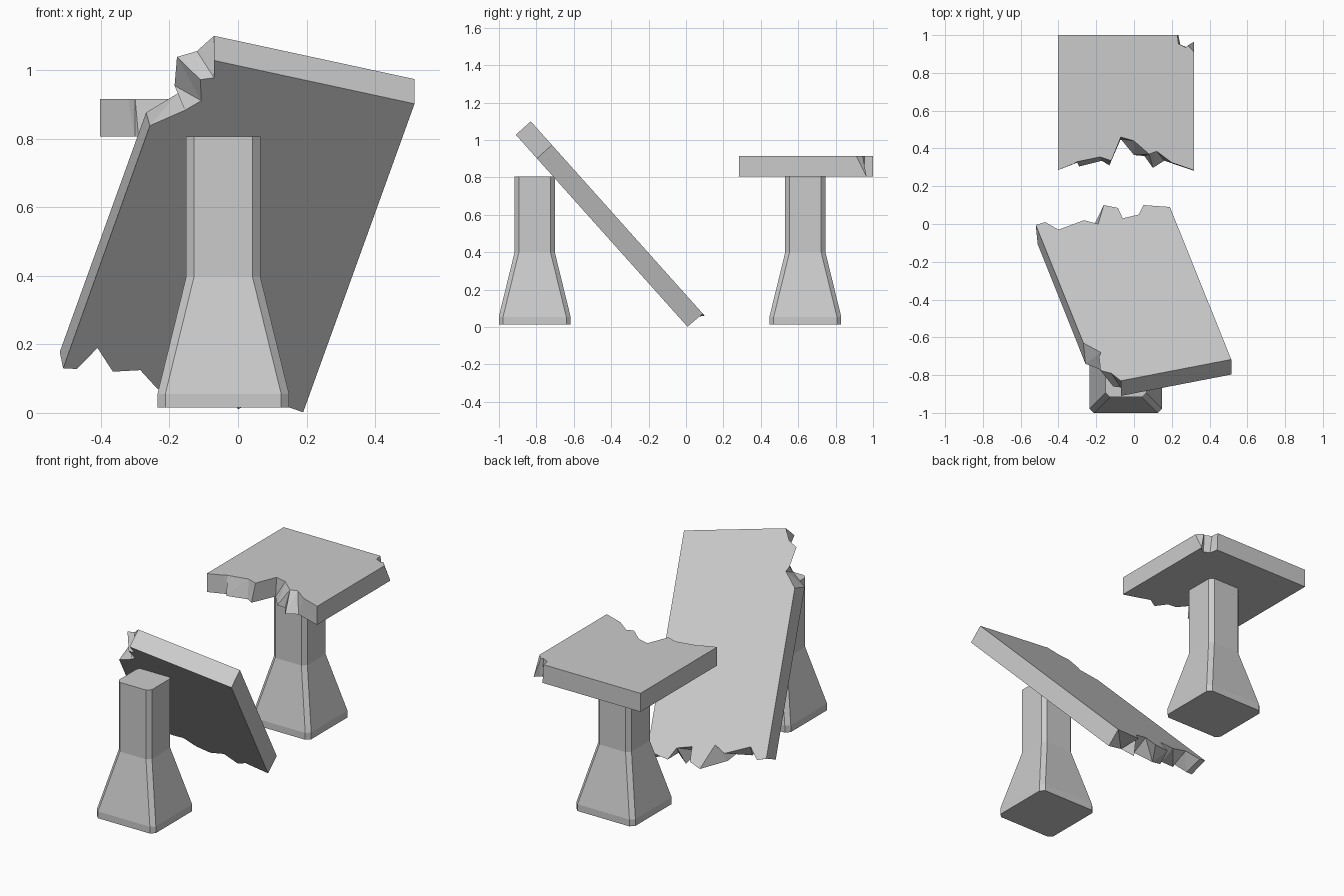
import bpy, bmesh


def add_object(name, rings):
    """Join equal-length rings of 3D points with walls and cap both ends."""
    bm = bmesh.new()
    loops = [[bm.verts.new(p) for p in ring] for ring in rings]
    n = len(loops[0])
    walls = []
    for a, b in zip(loops, loops[1:]):
        for i in range(n):
            j = (i + 1) % n
            walls.append(bm.faces.new((a[i], a[j], b[j], b[i])))
    bm.faces.new(loops[0][::-1])
    bm.faces.new(loops[-1])
    bm.normal_update()
    # Twisted walls along the breaks become crisp triangles
    twisted = [f for f in walls
               if any(abs((v.co - f.calc_center_median()).dot(f.normal)) > 0.001 for v in f.verts)]
    bmesh.ops.triangulate(bm, faces=twisted)
    bmesh.ops.recalc_face_normals(bm, faces=bm.faces)
    mesh = bpy.data.meshes.new(name)
    bm.to_mesh(mesh)
    bm.free()
    obj = bpy.data.objects.new(name, mesh)
    bpy.context.collection.objects.link(obj)
    return obj


def chamfered_square(cx, cy, z, r, c=0.023):
    k = r - c
    pts = [(r, -k), (r, k), (k, r), (-k, r), (-r, k), (-r, -k), (-k, -r), (k, -r)]
    return [(cx + x, cy + y, z) for x, y in pts]


# Two flared pedestals
PROFILE = [(0.192, 0.015), (0.192, 0.055), (0.108, 0.398), (0.108, 0.806)]
for name, cy in (("front_pedestal", -0.809), ("back_pedestal", 0.638)):
    add_object(name, [chamfered_square(-0.043, cy, z, r) for r, z in PROFILE])

# Level broken slab: upper and lower outlines differ along the fractures
back_top = [(-0.403, 1.0), (-0.403, 0.285), (-0.32, 0.318), (-0.30, 0.33), (-0.18, 0.355),
            (-0.12, 0.335), (-0.07, 0.46), (0.0, 0.44), (0.08, 0.37), (0.12, 0.385),
            (0.20, 0.325), (0.318, 0.284),
            (0.318, 0.91), (0.285, 0.945), (0.275, 0.935), (0.235, 0.955), (0.23, 1.0)]
back_low = [(-0.403, 1.0), (-0.403, 0.285), (-0.30, 0.325), (-0.29, 0.305), (-0.17, 0.335),
            (-0.13, 0.31), (-0.07, 0.45), (0.0, 0.365), (0.055, 0.36), (0.10, 0.297),
            (0.16, 0.335), (0.318, 0.282),
            (0.318, 0.965), (0.295, 0.94), (0.28, 0.935), (0.245, 0.95), (0.235, 1.0)]
add_object("level_slab", [[(x, y, 0.806) for x, y in back_low],
                          [(x, y, 0.915) for x, y in back_top]])

# Fallen slab: outlines in plan, projected onto its sloping plane
lean_top = [(-0.07, -0.83), (0.515, -0.717),
            (0.19, 0.09), (0.05, 0.10), (0.025, 0.05), (-0.06, 0.03), (-0.085, 0.085),
            (-0.16, 0.10), (-0.19, 0.0), (-0.265, 0.02), (-0.40, -0.03), (-0.47, 0.01),
            (-0.52, -0.005),
            (-0.268, -0.63), (-0.175, -0.68), (-0.185, -0.70), (-0.178, -0.775), (-0.12, -0.79)]
lean_low = [(-0.07, -0.83), (0.515, -0.717),
            (0.19, 0.088), (0.07, 0.05), (0.0, 0.08), (-0.05, 0.02), (-0.16, 0.05),
            (-0.235, 0.027), (-0.285, -0.022), (-0.365, -0.018), (-0.41, -0.08), (-0.47, -0.025),
            (-0.51, -0.027),
            (-0.257, -0.66), (-0.155, -0.70), (-0.107, -0.725), (-0.11, -0.78), (-0.07, -0.785)]


def on_slope(x, y):
    return (x, y, 1.10 - (y + 0.83) * 1.118)


upper = [on_slope(x, y) for x, y in lean_top]
lower = [(x, y - 0.08, z - 0.072) for x, y, z in (on_slope(*p) for p in lean_low)]
add_object("fallen_slab", [lower, upper])
